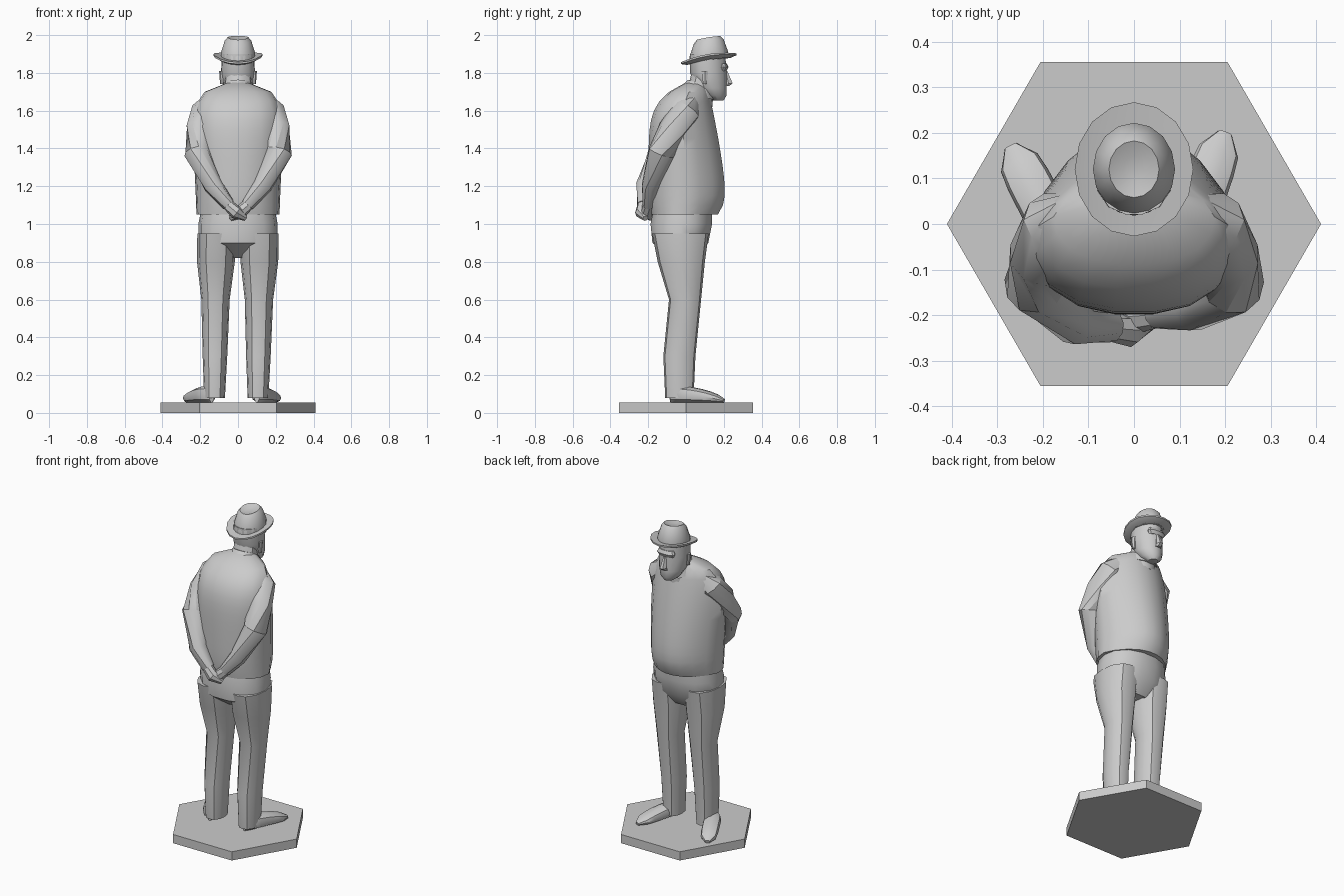
import bpy
import bmesh
from math import cos, sin, pi, radians, sqrt
from mathutils import Vector

cube = bpy.data.objects.get("Cube")
if cube:
    bpy.data.objects.remove(cube, do_unlink=True)

shade = (0.6, 0.6, 0.6, 1)
grey = bpy.data.materials.new("plain_grey")
grey.use_nodes = True
grey.diffuse_color = shade
grey.node_tree.nodes["Principled BSDF"].inputs["Base Color"].default_value = shade
parts = []


def skin(name, rings):
    """Join rings of points into one closed skin."""
    bm = bmesh.new()
    loops = [[bm.verts.new(point) for point in ring] for ring in rings]
    count = len(loops[0])
    for lower, upper in zip(loops, loops[1:]):
        for i in range(count):
            j = (i + 1) % count
            bm.faces.new((lower[i], lower[j], upper[j], upper[i]))
    bm.faces.new(loops[0][::-1])
    bm.faces.new(loops[-1])
    bmesh.ops.recalc_face_normals(bm, faces=bm.faces)
    mesh = bpy.data.meshes.new(name)
    bm.to_mesh(mesh)
    bm.free()
    mesh.materials.append(grey)
    obj = bpy.data.objects.new(name, mesh)
    bpy.context.collection.objects.link(obj)
    parts.append(obj)


def outline(sides, power):
    """Unit superellipse."""
    points = []
    for i in range(sides):
        angle = 2 * pi * i / sides
        c, s = cos(angle), sin(angle)
        reach = (abs(c) ** power + abs(s) ** power) ** (-1 / power)
        points.append((c * reach, s * reach))
    return points


def no_shift(x, y, z):
    return 0


def stack(name, levels, sides=12, power=2.3, taper=0, shift=no_shift, lift=no_shift):
    """Horizontal sections given as height, half width, back and front."""
    rings = []
    for z, half_width, back, front in levels:
        ring = []
        for c, s in outline(sides, power):
            x = half_width * c * (1 - taper * max(s, 0))
            y = (back + front) / 2 + (front - back) / 2 * s
            ring.append((x + shift(x, y, z), y, z + lift(x, y, z)))
        rings.append(ring)
    skin(name, rings)


def tube(name, path, widths, heights, sides=10, power=2.2):
    """Sections set square across a path."""
    points = [Vector(point) for point in path]
    before = points[:1] + points[:-1]
    after = points[1:] + points[-1:]
    rings = []
    for point, start, end, width, height in zip(points, before, after, widths, heights):
        along = (end - start).normalized()
        across = along.cross(Vector((0, 0, 1))).normalized()
        up = across.cross(along)
        rings.append([point + across * width * c + up * height * s
                      for c, s in outline(sides, power)])
    skin(name, rings)


# Hexagonal base
base_radius, base_top = .41, .055
stack("base", [(z, base_radius, -base_radius, base_radius) for z in (0, base_top)], sides=6, power=2)

# Shirt: belly overhangs the belt, shoulders round over towards the neck
hem, collar_height, steps = 1.05, 1.75, 14
shirt = []
for i in range(steps + 1):
    t = i / steps
    tuck = .05 * (1 - t) ** 12
    shirt.append((hem + (collar_height - hem) * t,
                  .05 * t + .22 * sqrt(1 - t ** 6) - .03 * t * (1 - t),
                  -.2 + .2 * t ** 8 + tuck / 3,
                  .22 - .11 * t ** 1.5 - tuck))
stack("shirt", shirt, sides=18, taper=.3)

# Trousers
stack("trouser_seat", [(1.1, .19, -.17, .14), (1, .21, -.19, .14),
                       (.9, .21, -.18, .12), (.82, .13, -.07, .06)], sides=14)
trouser_leg = [(.95, .1, -.18, .12), (.8, .1, -.15, .1), (.6, .075, -.09, .08),
               (.3, .065, -.12, .05), (.08, .055, -.11, .04)]


def shoe(name, heel, toe):
    path, widths, heights = [], [], []
    for i in range(8):
        t = i / 7
        height = .01 + .035 * (1 - t ** 2) ** .8
        path.append(Vector(heel).lerp(Vector(toe), t) + Vector((0, 0, base_top + height)))
        widths.append(.015 + .035 * sqrt(1 - (2 * t - 1) ** 4))
        heights.append(height)
    tube(name, path, widths, heights, power=2.6)


shoe("right_shoe", (-.14, -.08, 0), (-.27, .17, 0))
shoe("left_shoe", (.1, -.08, 0), (.2, .2, 0))

# Paired limbs: legs, arms folded behind the back, clasped hands, ears
arm_path = [(.13, .02, 1.65), (.17, 0, 1.6), (.2, -.07, 1.5), (.215, -.13, 1.38),
            (.13, -.2, 1.2), (.05, -.21, 1.1)]
arm_radii = [.05, .075, .075, .07, .05, .035]
hand_path = [(.06, -.21, 1.11), (.01, -.22, 1.06), (-.04, -.2, 1.03)]
hand_radii = [.03, .035, .015]
for side, sign in (("right", -1), ("left", 1)):

    def leg_shift(x, y, z):
        return sign * .115 - .01 * (1 - z)

    def ear_shift(x, y, z):
        return sign * .085

    def folded(path):
        # The right forearm lies outside the left one
        return [(sign * x, y + sign * .015 * (z < 1.3), z) for x, y, z in path]

    stack(side + "_leg", trouser_leg, shift=leg_shift)
    tube(side + "_arm", folded(arm_path), arm_radii, arm_radii)
    tube(side + "_hand", folded(hand_path), hand_radii, hand_radii, sides=8)
    stack(side + "_ear", [(1.74, .01, .09, .11), (1.81, .015, .08, .12)], sides=6, shift=ear_shift)


# Neck and a collar dropping towards the chest
def collar_slope(x, y, z):
    return -.35 * (y - .05)


stack("neck", [(1.62, .08, -.02, .14), (1.8, .07, .03, .15)])
stack("collar", [(1.69, .095, -.03, .15), (1.75, .07, .01, .14)], lift=collar_slope)

# Head with jaw, nose and brow
stack("head", [(1.655, .03, .14, .2), (1.68, .06, .1, .215), (1.72, .08, .06, .215),
               (1.8, .09, .02, .215), (1.9, .085, .02, .21)], sides=14, taper=.2)
stack("nose", [(1.73, .02, .2, .23), (1.745, .02, .2, .25), (1.81, .01, .2, .22)], sides=6, power=2)
stack("brow", [(1.81, .05, .17, .215), (1.83, .06, .17, .225), (1.85, .05, .17, .215)])


# Hat: curled, tilted brim and a pinched crown
hat_centre, hat_length = .12, 1.13


def hat_curve(x, y, z):
    return .16 * (y - hat_centre) + 1.2 * x * x


def hat_part(name, profile):
    levels = []
    for z, radius in profile:
        reach = radius * hat_length
        levels.append((z, radius, hat_centre - reach, hat_centre + reach))
    stack(name, levels, sides=16, power=2, lift=hat_curve)


hat_part("hat_brim", [(1.86, .1), (1.87, .13), (1.88, .13), (1.88, .09)])
hat_part("hat_crown", [(1.86, .09), (1.9, .09), (1.965, .07), (1.985, .055), (1.975, .025)])

# Soft shading with crisp creases
bpy.ops.object.select_all(action='DESELECT')
for obj in parts:
    obj.select_set(True)
bpy.context.view_layer.objects.active = parts[0]
bpy.ops.object.shade_smooth_by_angle(angle=radians(35))
